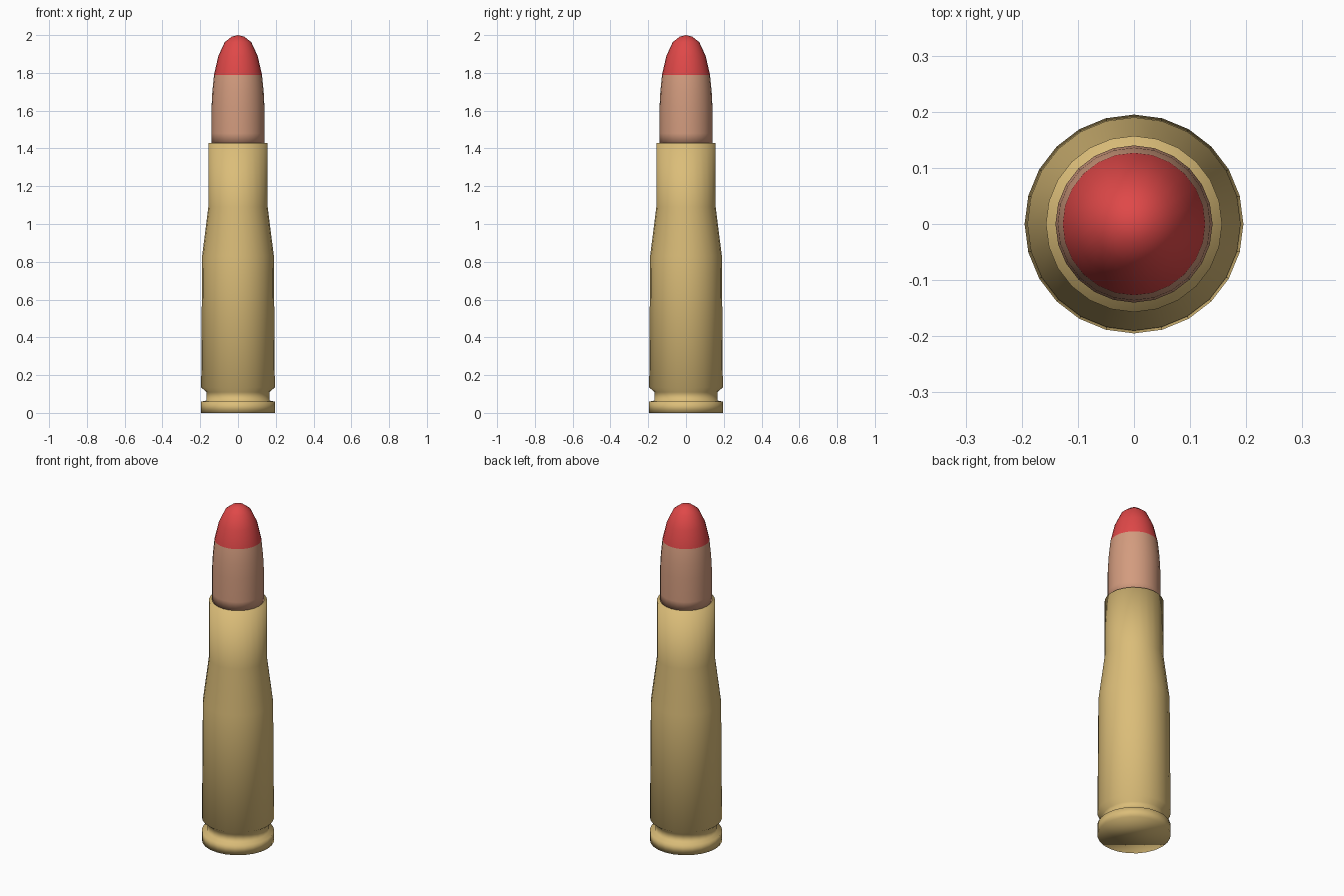
import bpy, bmesh
from math import sin, cos, tau

SIDES = 24

cube = bpy.data.objects.get("Cube")
if cube:
    bpy.data.objects.remove(cube, do_unlink=True)


def material(name, rgb):
    mat = bpy.data.materials.new(name)
    mat.use_nodes = True
    color = (*rgb, 1.0)
    mat.diffuse_color = color
    mat.node_tree.nodes["Principled BSDF"].inputs["Base Color"].default_value = color
    return mat


def lathe(name, profile, materials, tip=None):
    """Turn (radius, height) points around z; close with caps or a pointed tip."""
    bm = bmesh.new()
    rings = [[bm.verts.new((r * sin(tau * i / SIDES), r * cos(tau * i / SIDES), z))
              for i in range(SIDES)] for r, z in profile]
    for low, high in zip(rings, rings[1:]):
        for i in range(SIDES):
            j = (i + 1) % SIDES
            bm.faces.new((low[i], low[j], high[j], high[i]))
    bm.faces.new(rings[0])
    if tip is None:
        bm.faces.new(rings[-1])
    else:
        point = bm.verts.new((0, 0, tip))
        for i in range(SIDES):
            bm.faces.new((rings[-1][i], rings[-1][(i + 1) % SIDES], point))
    bmesh.ops.recalc_face_normals(bm, faces=bm.faces)
    for face in bm.faces:
        face.smooth = True
    mesh = bpy.data.meshes.new(name)
    bm.to_mesh(mesh)
    bm.free()
    for mat in materials:
        mesh.materials.append(mat)
    obj = bpy.data.objects.new(name, mesh)
    bpy.context.collection.objects.link(obj)
    return obj


brass = material("brass", (0.71, 0.51, 0.19))
copper = material("copper", (0.65, 0.33, 0.21))
red = material("red_paint", (0.74, 0.065, 0.065))

# Case: rim, extractor groove, tapered body, shoulder and neck
lathe("case", [(0.195, 0), (0.195, 0.06), (0.167, 0.065), (0.167, 0.11),
               (0.195, 0.135), (0.19, 0.83), (0.157, 1.09), (0.157, 1.43)], [brass])

# Bullet: straight shank and rounded nose with a painted tip
PAINT_LINE = 1.79
bullet = lathe("bullet", [(0.14, 1.425), (0.14, 1.48), (0.14, 1.62), (0.136, 1.7),
                          (0.127, PAINT_LINE), (0.104, 1.89), (0.07, 1.963),
                          (0.033, 1.992)], [copper, red], tip=2.0)
for face in bullet.data.polygons:
    if face.center.z > PAINT_LINE:
        face.material_index = 1
